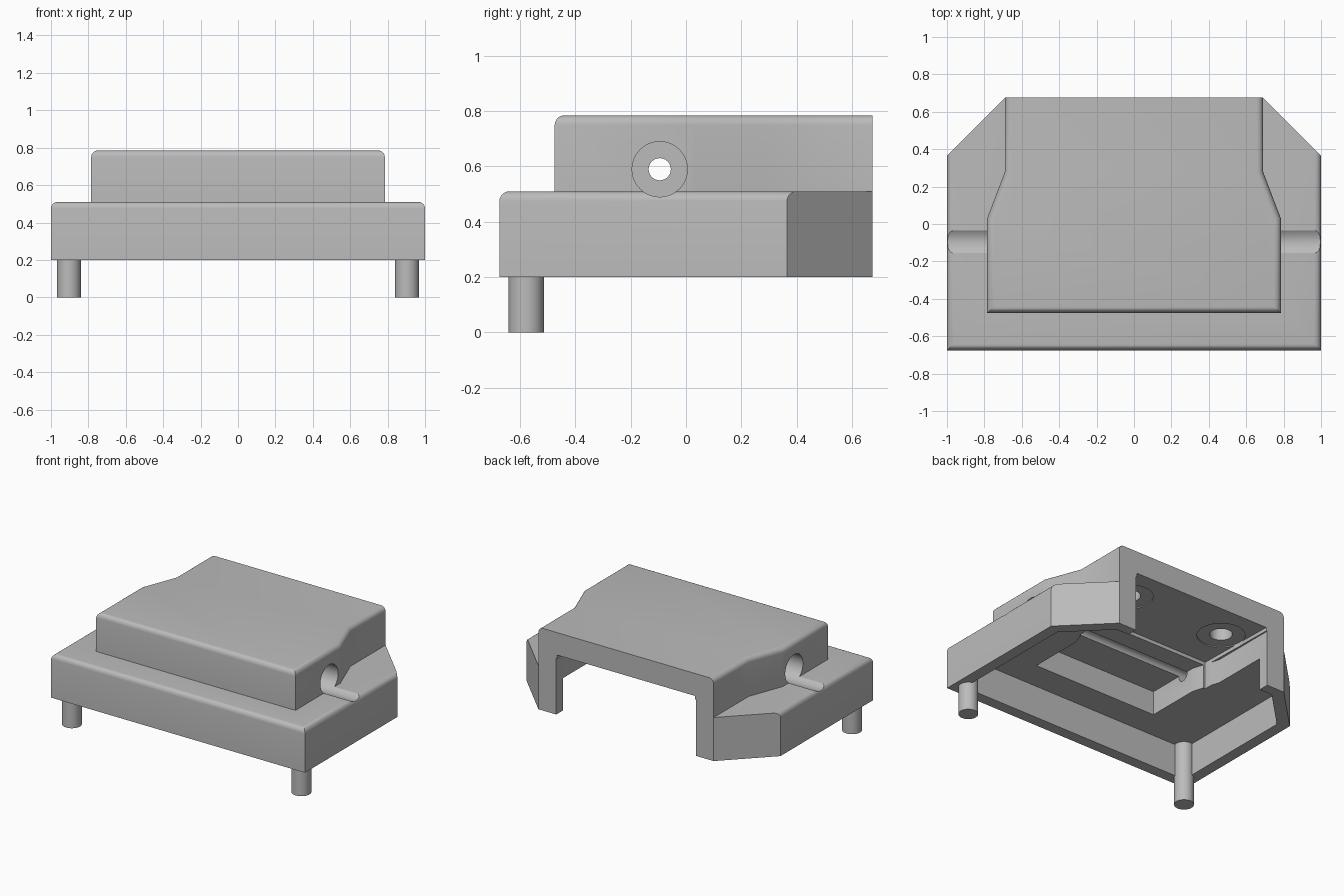
import bpy, bmesh, math
from mathutils import Matrix

cube = bpy.data.objects.get("Cube")
if cube:
    bpy.data.objects.remove(cube, do_unlink=True)

grey = bpy.data.materials.new("plain_grey")
grey.use_nodes = True
colour = (0.5, 0.5, 0.5, 1)
grey.diffuse_color = colour
grey.node_tree.nodes["Principled BSDF"].inputs["Base Color"].default_value = colour

BACK = 0.675


def to_object(name, bm):
    bmesh.ops.recalc_face_normals(bm, faces=bm.faces)
    mesh = bpy.data.meshes.new(name)
    bm.to_mesh(mesh)
    bm.free()
    mesh.materials.append(grey)
    ob = bpy.data.objects.new(name, mesh)
    bpy.context.collection.objects.link(ob)
    return ob


def prism(name, half, z0, z1, rounded=None):
    """Extrude a plan given by its +x half (front to back), mirrored in x."""
    plan = half + [(-x, y) for x, y in reversed(half)]
    bm = bmesh.new()
    base = bm.faces.new([bm.verts.new((x, y, z0)) for x, y in plan])
    ext = bmesh.ops.extrude_face_region(bm, geom=[base])["geom"]
    top = [v for v in ext if isinstance(v, bmesh.types.BMVert)]
    bmesh.ops.translate(bm, verts=top, vec=(0, 0, z1 - z0))
    if rounded:
        # soften the top edges that lie forward of the given y
        edges = [e for e in bm.edges if all(v in top for v in e.verts)
                 and sum(v.co.y for v in e.verts) / 2 < rounded]
        bmesh.ops.bevel(bm, geom=edges, offset=0.035, segments=5,
                        profile=0.5, affect='EDGES')
    return to_object(name, bm)


def cylinder(name, radius, depth, centre, along_x=False):
    bm = bmesh.new()
    turn = Matrix.Rotation(math.pi / 2, 4, 'Y') if along_x else Matrix()
    bmesh.ops.create_cone(bm, cap_ends=True, segments=48, radius1=radius,
                          radius2=radius, depth=depth,
                          matrix=Matrix.Translation(centre) @ turn)
    return to_object(name, bm)


def combine(target, tool, operation):
    mod = target.modifiers.new("bool", 'BOOLEAN')
    mod.operation, mod.solver, mod.object = operation, 'EXACT', tool
    bpy.context.view_layer.objects.active = target
    bpy.ops.object.modifier_apply(modifier=mod.name)
    bpy.data.objects.remove(tool, do_unlink=True)


def smooth(ob):
    bpy.ops.object.select_all(action='DESELECT')
    ob.select_set(True)
    bpy.context.view_layer.objects.active = ob
    bpy.ops.object.shade_smooth_by_angle(angle=math.radians(25))


# Outer shell: chamfered base and raised lid
housing = prism("housing", [(1, -BACK), (1, 0.365), (0.69, BACK)],
                0.2, 0.51, rounded=0.4)
lid = prism("lid", [(0.785, -0.475), (0.785, 0.03), (0.69, 0.28), (0.69, BACK)],
            0.4, 0.785, rounded=0.6)
combine(housing, lid, 'UNION')

# Hollow inside: base cavity, stepped inner channel open at the back
cavities = [
    prism("base_cavity", [(0.92, -0.595), (0.92, 0.33), (0.65, 0.6)], 0.1, 0.43),
    prism("channel", [(0.49, -0.39), (0.49, 0.0), (0.55, 0.2), (0.55, 0.8)],
          0.12, 0.6),
    prism("rear_recess", [(0.53, 0.08), (0.545, 0.81)], 0.14, 0.625),
]
for cavity in cavities:
    combine(housing, cavity, 'DIFFERENCE')

# Cross hole with a wide counterbore on each side
combine(housing, cylinder("cross_hole", 0.04, 2.2, (0, -0.095, 0.59), True),
        'DIFFERENCE')
for side in (-1, 1):
    bore = cylinder("counterbore", 0.1, 0.5, (side * 0.85, -0.095, 0.59), True)
    combine(housing, bore, 'DIFFERENCE')
    # Blind sockets with shallow rings in the ceiling
    combine(housing, cylinder("ring", 0.155, 0.1, (side * 0.385, 0.41, 0.582)),
            'DIFFERENCE')
    combine(housing, cylinder("socket", 0.073, 0.2, (side * 0.385, 0.41, 0.62)),
            'DIFFERENCE')
smooth(housing)

# Front feet reaching up to the base ceiling
for side, label in ((1, "left"), (-1, "right")):
    foot = cylinder("front_foot_" + label, 0.064, 0.45, (side * 0.904, -0.578, 0.225))
    smooth(foot)
